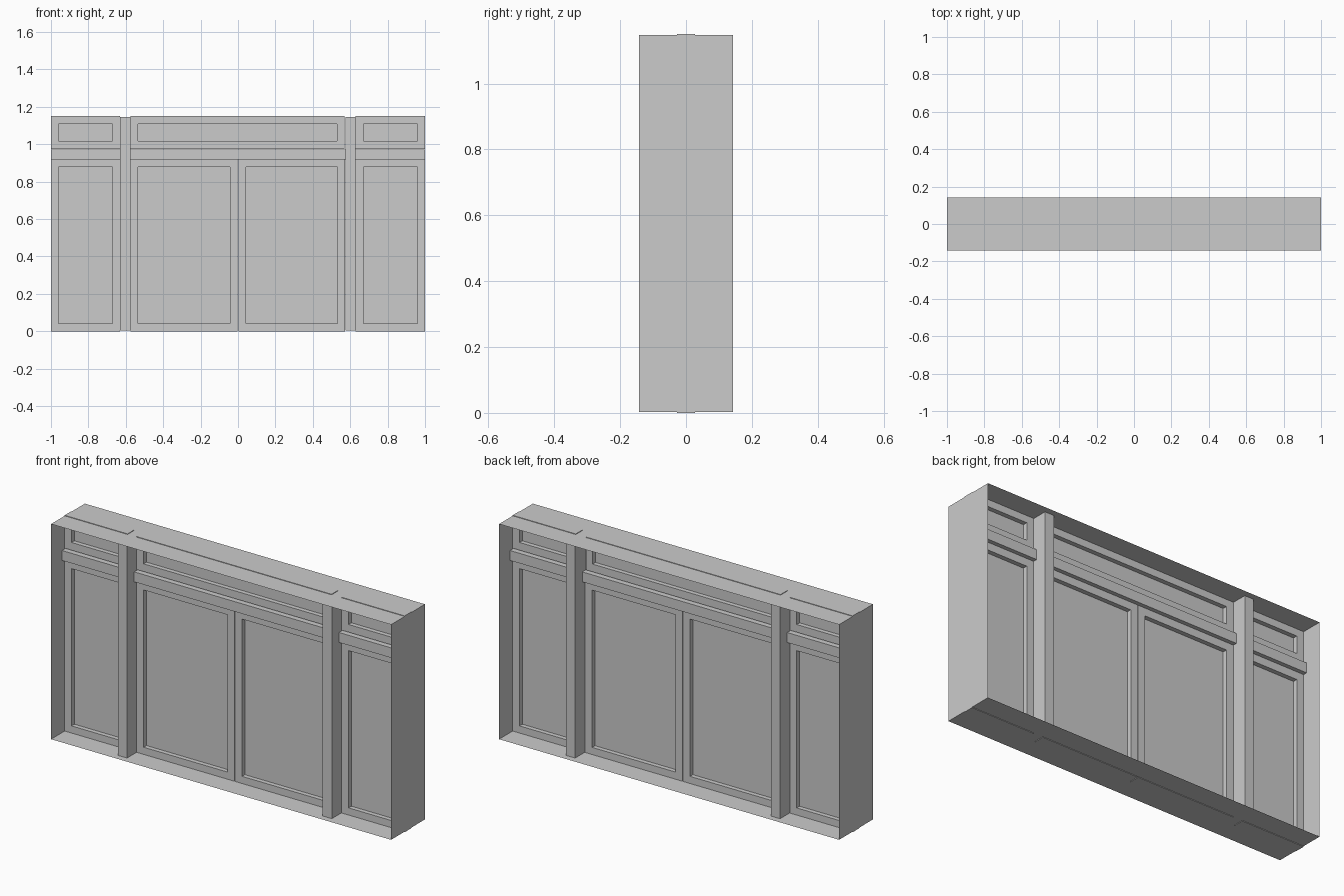
import bpy, bmesh

if "Cube" in bpy.data.objects:
    bpy.data.objects.remove(bpy.data.objects["Cube"])

HEIGHT = 1.15
DEPTH = 0.142      # half depth of casing
LEAF = 0.028       # half thickness of door leaves
GLASS = 0.004      # half thickness of infill panels


def finish(name, bm):
    bmesh.ops.recalc_face_normals(bm, faces=bm.faces)
    mesh = bpy.data.meshes.new(name)
    bm.to_mesh(mesh)
    bm.free()
    obj = bpy.data.objects.new(name, mesh)
    bpy.context.collection.objects.link(obj)
    return obj


def box(name, x0, x1, z0, z1, half, open_ends=False):
    """Box centred on y = 0; open_ends drops the front and back faces."""
    bm = bmesh.new()
    bmesh.ops.create_cube(bm, size=1)
    for v in bm.verts:
        v.co = (x1 if v.co.x > 0 else x0,
                half if v.co.y > 0 else -half,
                z1 if v.co.z > 0 else z0)
    if open_ends:
        ends = [f for f in bm.faces if abs(f.calc_center_median().y) > half * 0.9]
        bmesh.ops.delete(bm, geom=ends, context='FACES')
    return finish(name, bm)


def frame(name, x0, x1, z0, z1, border, half):
    """Rectangular ring of stiles and rails."""
    bm = bmesh.new()

    def ring(inset, y):
        a, b, c, d = x0 + inset, x1 - inset, z0 + inset, z1 - inset
        return [bm.verts.new((x, y, z)) for x, z in ((a, c), (b, c), (b, d), (a, d))]

    rings = [ring(0, -half), ring(border, -half), ring(border, half), ring(0, half)]
    for i in range(4):
        p, q = rings[i], rings[(i + 1) % 4]
        for j in range(4):
            k = (j + 1) % 4
            bm.faces.new((p[j], p[k], q[k], q[j]))
    return finish(name, bm)


def framed_panel(name, x0, x1, z0, z1, border=0.041):
    frame(name + "_frame", x0, x1, z0, z1, border, LEAF)
    box(name + "_panel", x0 + border, x1 - border, z0 + border, z1 - border, GLASS)


# Thin outer casing, open at front and back
box("casing", -1, 1, 0.003, HEIGHT - 0.003, DEPTH, open_ends=True)

# Upright posts
for side, x in (("left", -0.603), ("right", 0.602)):
    box(side + "_post", x - 0.027, x + 0.027, 0.004, HEIGHT - 0.004, 0.11)

# Horizontal bars, with the fixed light above each
for side, x0, x1 in (("left", -1, -0.63), ("middle", -0.576, 0.57), ("right", 0.629, 1)):
    box(side + "_transom", x0, 0.575 if side == "middle" else x1, 0.918, 0.971, 0.05)
    framed_panel(side + "_top_light", x0, x1, 0.975, HEIGHT)

# Side lights and the pair of centre doors
for name, x0, x1 in (("left_side_light", -1, -0.63), ("left_door", -0.576, -0.002),
                     ("right_door", 0.002, 0.573), ("right_side_light", 0.629, 1)):
    framed_panel(name, x0, x1, 0, 0.918)
